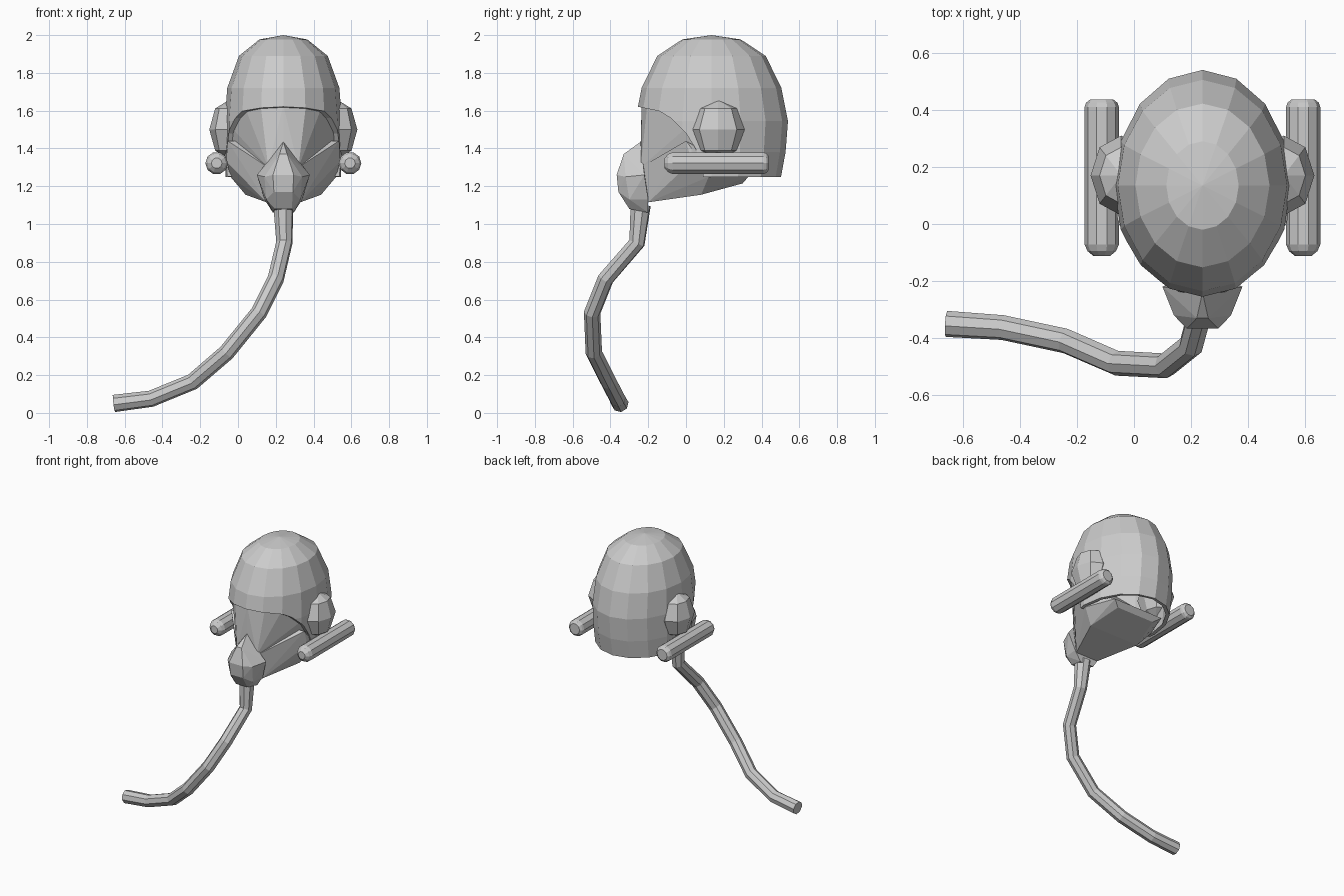
import bpy, bmesh, math
from mathutils import Vector, Matrix

if "Cube" in bpy.data.objects:
    bpy.data.objects.remove(bpy.data.objects["Cube"])

CX, CY = 0.24, 0.135   # helmet axis


def add(name, bm):
    bmesh.ops.recalc_face_normals(bm, faces=bm.faces)
    me = bpy.data.meshes.new(name)
    bm.to_mesh(me)
    bm.free()
    ob = bpy.data.objects.new(name, me)
    bpy.context.collection.objects.link(ob)
    return ob


def loft(bm, rings):
    loops = [[bm.verts.new(p) for p in r] for r in rings]
    for a, b in zip(loops, loops[1:]):
        n = len(a)
        for i in range(n):
            bm.faces.new((a[i], a[(i + 1) % n], b[(i + 1) % n], b[i]))
    return loops


def faceted(name, pts):
    """Symmetric faceted solid from (half width, y, z) points."""
    bm = bmesh.new()
    for x, y, z in pts:
        for s in ((1, -1) if x else (1,)):
            bm.verts.new((CX + s * x, y, z))
    res = bmesh.ops.convex_hull(bm, input=bm.verts)
    bmesh.ops.delete(bm, geom=[v for v in bm.verts if not v.link_faces], context='VERTS')
    bmesh.ops.dissolve_limit(bm, angle_limit=0.03, verts=bm.verts, edges=bm.edges)
    return add(name, bm)


# Helmet shell: 16-sided egg, open below
bm = bmesh.new()
rings = [(1.977, .127, .155), (1.89, .235, .287), (1.72, .297, .37),
         (1.545, .31, .405), (1.38, .31, .392), (1.25, .305, .368)]
loops = loft(bm, [[(CX + rx * math.sin(i * math.pi / 8), CY - ry * math.cos(i * math.pi / 8), z)
                   for i in range(16)] for z, rx, ry in rings])
tip = bm.verts.new((CX, CY, 2.0))
for i in range(16):
    bm.faces.new((tip, loops[0][i], loops[0][(i + 1) % 16]))
helmet = add("helmet_shell", bm)
sol = helmet.modifiers.new("thickness", 'SOLIDIFY')
sol.thickness, sol.offset = 0.025, -1

# Face opening cutter
bm = bmesh.new()
prof = [(-.5, 1.622), (-.26, 1.622), (-.14, 1.597), (-.08, 1.56), (0, 1.48),
        (.05, 1.40), (.09, 1.30), (.09, 1.1), (-.5, 1.1)]
sides = loft(bm, [[(x, y, z) for y, z in prof] for x in (-.4, .9)])
for l in sides:
    bm.faces.new(l)
cutter = add("face_opening_cutter", bm)
cutter.hide_render = True
cutter.hide_set(True)
cut = helmet.modifiers.new("face_opening", 'BOOLEAN')
cut.operation, cut.object, cut.solver = 'DIFFERENCE', cutter, 'EXACT'

# Visor and jaw behind the mask
faceted("visor", [(0, -.235, 1.63), (.12, -.205, 1.63), (.20, -.125, 1.61), (.265, -.01, 1.50),
                  (.285, .06, 1.42), (.08, -.24, 1.30), (0, -.24, 1.42), (.27, .12, 1.34)])
faceted("jaw", [(.08, -.24, 1.30), (.295, 0, 1.44), (.30, .03, 1.40), (.30, .03, 1.33),
                (.09, -.20, 1.115), (.2, .08, 1.155), (.15, .30, 1.215), (.2, .33, 1.25),
                (.28, .12, 1.25)])

# Breathing mask
faceted("breathing_mask", [(0, -.24, 1.435), (.02, -.33, 1.37), (.055, -.367, 1.26), (.1, -.32, 1.25),
                           (.14, -.22, 1.26), (.05, -.358, 1.17), (.09, -.3, 1.13), (.045, -.3, 1.08),
                           (.055, -.2, 1.06), (.1, -.2, 1.13)])

# Ear cups and side tubes
tube = [(-.113, .028), (-.095, .05), (-.072, .06), (.41, .06), (.425, .055), (.437, .04)]
for s, side in ((-1, "left"), (1, "right")):
    bm = bmesh.new()
    bmesh.ops.create_uvsphere(bm, u_segments=8, v_segments=4, radius=1)
    bmesh.ops.transform(bm, matrix=Matrix.Translation((CX + s * .285, .17, 1.5))
                        @ Matrix.Diagonal((.107, .14, .158, 1)), verts=bm.verts)
    add("ear_cup_" + side, bm)

    bm = bmesh.new()
    lp = loft(bm, [[(CX + s * .353 + r * math.cos(a * math.pi / 5), y, 1.322 + r * math.sin(a * math.pi / 5))
                    for a in range(10)] for y, r in tube])
    bm.faces.new(lp[0])
    bm.faces.new(lp[-1])
    add("side_tube_" + side, bm)

# Air hose swept along a path, with a wider top
path = [(.24, -.24, 1.10, 1.25), (.245, -.26, .90, 1), (.20, -.425, .71, 1), (.11, -.497, .53, 1),
        (-.06, -.488, .32, 1), (-.24, -.41, .165, 1), (-.46, -.363, .075, 1), (-.657, -.35, .05, 1.05)]
cu = bpy.data.curves.new("air_hose", 'CURVE')
cu.dimensions = '3D'
cu.bevel_depth, cu.bevel_resolution, cu.use_fill_caps = 0.044, 2, True
sp = cu.splines.new('POLY')
sp.points.add(len(path) - 1)
for p, (x, y, z, r) in zip(sp.points, path):
    p.co, p.radius = (x, y, z, 1), r
sp.use_smooth = False
tmp = bpy.data.objects.new("hose_path", cu)
bpy.context.collection.objects.link(tmp)
mesh = bpy.data.meshes.new_from_object(tmp.evaluated_get(bpy.context.evaluated_depsgraph_get()))
bpy.data.objects.remove(tmp)
bpy.context.collection.objects.link(bpy.data.objects.new("air_hose", mesh))
